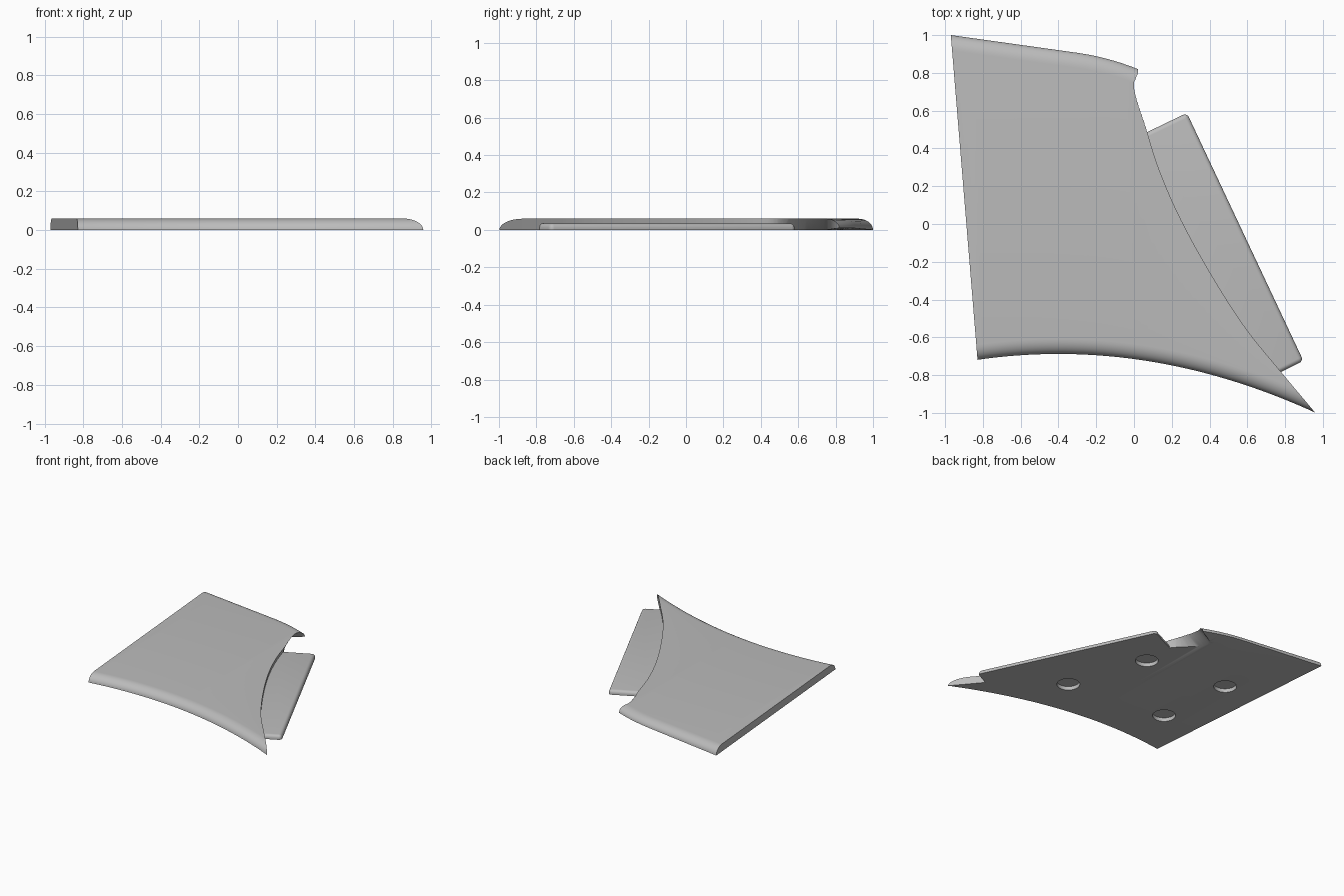
import bpy, bmesh, math
from mathutils import Vector

cube = bpy.data.objects.get("Cube")
if cube:
    bpy.data.objects.remove(cube)

HEIGHT = 0.06
GREY = (0.5, 0.5, 0.5, 1)
mat = bpy.data.materials.new("plain grey")
mat.use_nodes = True
mat.diffuse_color = GREY
mat.node_tree.nodes["Principled BSDF"].inputs["Base Color"].default_value = GREY


def loft(name, rings):
    """Closed solid through rings of equal point count."""
    bm = bmesh.new()
    loops = [[bm.verts.new(p) for p in ring] for ring in rings]
    for a, b in zip(loops, loops[1:]):
        for i in range(len(a)):
            j = (i + 1) % len(a)
            bm.faces.new((a[i], a[j], b[j], b[i]))
    bm.faces.new(loops[0])
    bm.faces.new(loops[-1])
    bmesh.ops.recalc_face_normals(bm, faces=bm.faces)
    mesh = bpy.data.meshes.new(name)
    bm.to_mesh(mesh)
    bm.free()
    mesh.materials.append(mat)
    ob = bpy.data.objects.new(name, mesh)
    bpy.context.collection.objects.link(ob)
    return ob


def activate(ob):
    bpy.ops.object.select_all(action='DESELECT')
    ob.select_set(True)
    bpy.context.view_layer.objects.active = ob


def cut(ob, tool, operation):
    activate(ob)
    mod = ob.modifiers.new("cut", 'BOOLEAN')
    mod.operation, mod.object, mod.solver = operation, tool, 'EXACT'
    bpy.ops.object.modifier_apply(modifier=mod.name)


def spline(points, steps=8):
    """Smooth curve through the points."""
    p = [Vector(q) for q in points]
    p = [2 * p[0] - p[1]] + p + [2 * p[-1] - p[-2]]
    out = []
    for a, b, c, d in zip(p, p[1:], p[2:], p[3:]):
        for k in range(steps):
            t = k / steps
            out.append(b + (c - a) * t / 2 + (2 * a - 5 * b + 4 * c - d) * t**2 / 2
                       + (3 * b - a - 3 * c + d) * t**3 / 2)
    return out + [p[-2]]


# Plate: cross-sections with rounded front and back edges
def section(x):
    front = -0.688 - 0.168 * (x + 0.4) ** 2
    back = 1 - 0.14 * (x + 0.97) - 0.4 * max(0, x + 0.3) ** 2
    tuck = 0.11 * min(1, max(0, (x + 0.97) / 0.85))
    lip = 0.01 * min(1, tuck * 10)
    arc = [k * math.pi / 16 for k in range(9)]
    ring = [(x, front + 0.08 * (1 - math.cos(a)), HEIGHT * math.sin(a)) for a in arc]
    ring += [(x, back - 0.08 * (1 - math.cos(a)), lip + (HEIGHT - lip) * math.sin(a))
             for a in reversed(arc)]
    return ring + [(x, back - tuck - 0.002, 0)]


plate = loft("curved_plate", [section(-1.1 + 2.2 * i / 60) for i in range(61)])

# Side trim: straight left wall, concave right wall with an undercut near the back
side = spline([(1.04, -1.1), (0.96, -1), (0.78, -0.785), (0.59, -0.55), (0.41, -0.27),
               (0.25, 0.02), (0.14, 0.27), (0.07, 0.49), (0.02, 0.72), (0.027, 0.77),
               (0.042, 0.8), (0.035, 0.825), (0, 0.86)])
left = [Vector((-0.978, 1.1)), Vector((-0.797, -1.1))]


def undercut(p):
    t = (p.y - 0.45) / 0.38
    return 0.15 * math.sin(math.pi * t ** 1.6) if 0 < t < 1 else 0


top_ring = [(p.x, p.y, HEIGHT + 0.01) for p in side]
low_ring = [(p.x - undercut(p), p.y, -0.005) for p in side]
tail = [(0, 1.1)] + [tuple(p) for p in left]
trim = loft("side_trim_cutter", [low_ring + [(*p, -0.005) for p in tail],
                                 top_ring + [(*p, HEIGHT + 0.01) for p in tail]])
cut(plate, trim, 'INTERSECT')

# Low tab that slips under the concave edge
corners = [(0.28, 0.588), (0.897, -0.725), (0.72, -0.812), (0.3, -0.4), (0.04, 0.472)]
tab = loft("side_tab", [[(*c, z) for c in corners] for z in (0, 0.035)])
bm = bmesh.new()
bm.from_mesh(tab.data)
outer = {corners[i] for i in (0, 1, 2, 4)}
inner = Vector(corners[3])
edges = []
for e in bm.edges:
    a, b = (v.co for v in e.verts)
    upright = abs(a.z - b.z) > 0.01
    away = all((v.xy - inner).length > 0.01 for v in (a, b))
    outside = all((v.xy - Vector(c)).length > 0.01 for v in (a, b) for c in (corners[2], corners[4]))
    if (upright and outside and away) or (not upright and a.z > 0.01 and away):
        edges.append(e)
bmesh.ops.bevel(bm, geom=edges, offset=0.024, segments=5, profile=0.5, affect='EDGES')
bm.to_mesh(tab.data)
bm.free()

# Round recesses in the underside
for x, y in [(0.07, 0.23), (0.29, -0.41), (-0.62, 0.31), (-0.55, -0.31)]:
    bpy.ops.mesh.primitive_cylinder_add(vertices=48, radius=0.085, depth=0.06,
                                        location=(x, y, 0))
    hole = bpy.context.object
    hole.name = "recess_cutter"
    hole.data.materials.append(mat)
    for part in (plate, tab):
        cut(part, hole, 'DIFFERENCE')
    bpy.data.objects.remove(hole)
bpy.data.objects.remove(trim)

for part in (plate, tab):
    activate(part)
    bpy.ops.object.shade_smooth_by_angle(angle=math.radians(35))
